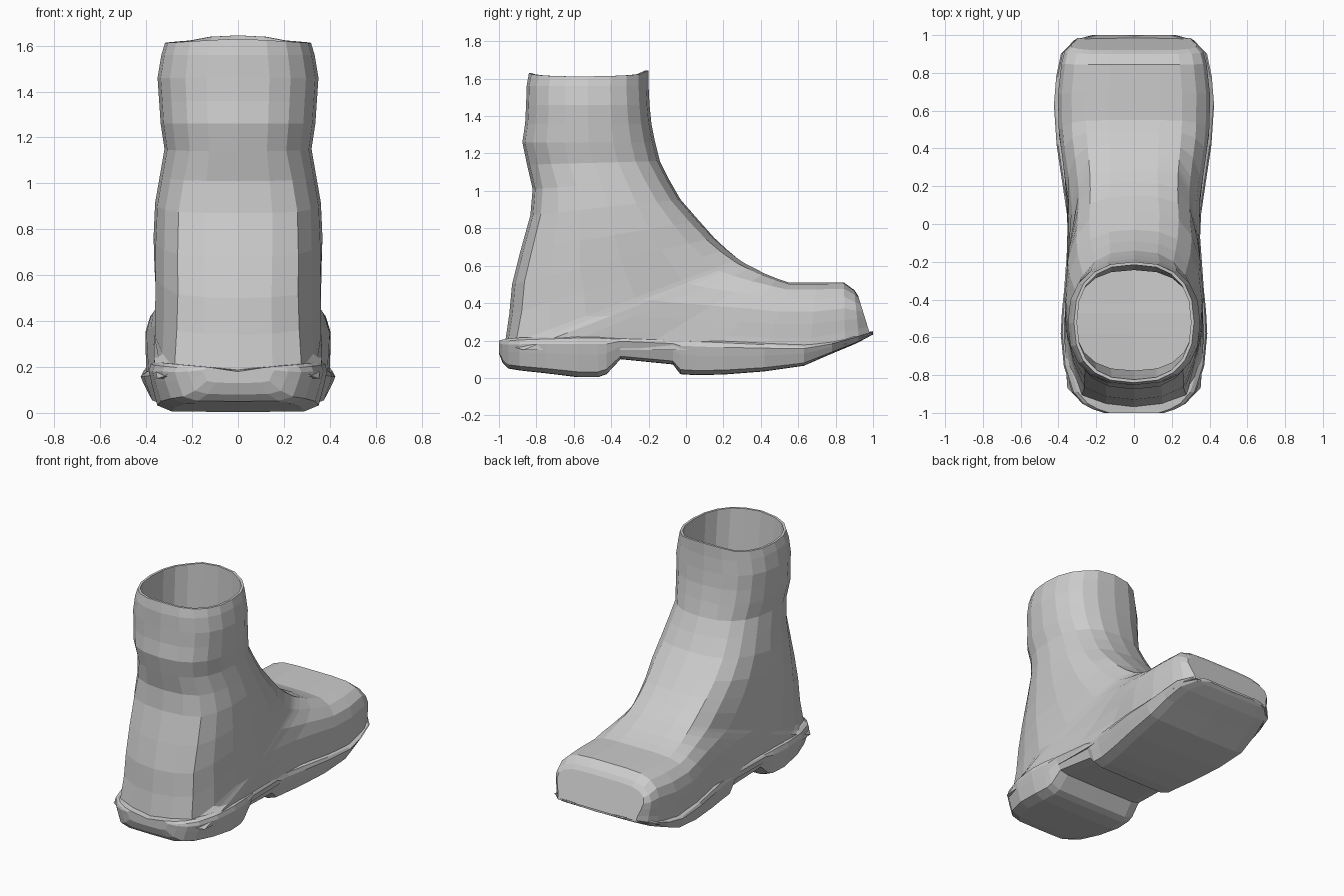
import bpy, bmesh
from math import sin, cos, pi

if "Cube" in bpy.data.objects:
    bpy.data.objects.remove(bpy.data.objects["Cube"])


def interp(table, t):
    """Piecewise linear lookup in a list of (key, value)."""
    if t <= table[0][0]:
        return table[0][1]
    for (a, va), (b, vb) in zip(table, table[1:]):
        if t <= b:
            return va + (vb - va) * (t - a) / (b - a)
    return table[-1][1]


def loft(name, halves, cap_start, cap_end):
    """Mirror each half section across x = 0 and skin the closed rings."""
    bm = bmesh.new()
    rings = []
    for half in halves:
        full = half + [(-x, y, z) for x, y, z in half[-2:0:-1]]
        rings.append([bm.verts.new(p) for p in full])
    n = len(rings[0])
    for a, b in zip(rings, rings[1:]):
        for i in range(n):
            bm.faces.new((a[i], a[(i + 1) % n], b[(i + 1) % n], b[i]))
    if cap_start:
        bm.faces.new(rings[0][::-1])
    if cap_end:
        bm.faces.new(rings[-1])
    bmesh.ops.recalc_face_normals(bm, faces=bm.faces)
    me = bpy.data.meshes.new(name)
    bm.to_mesh(me)
    bm.free()
    ob = bpy.data.objects.new(name, me)
    bpy.context.collection.objects.link(ob)
    return ob


# Half widths of the shaft by height and of the foot by length
SHAFT_W = [(0.5, .372), (.87, .368), (1.17, .317), (1.26, .337), (1.48, .352), (1.63, .318)]
FOOT_W = [(-.97, .345), (-.75, .362), (-.55, .37), (0, .335), (.2, .352), (.45, .392),
          (.65, .402), (.83, .385), (.91, .365), (.98, .30)]


def width(y, z):
    k = min(1, max(0, (z - .5) / .35))
    return k * interp(SHAFT_W, z) + (1 - k) * interp(FOOT_W, y)


# Foot cross-section: flat top, rounded shoulder, straight sides
FOOT = [(0, 0), (0, .34), (.02, .64), (.10, .83), (.24, .96), (.42, 1.01),
        (.6, 1.01), (.8, 1), (1, 1), (1, .5), (1, 0)]


def section(front, back, kt, kb, inset=1.0):
    """Tilted ring between a front/top point and a back/bottom point."""
    pts = []
    for i in range(11):
        a = pi * i / 10
        c = cos(a)
        u0 = .5 - .5 * (1 if c > 0 else -1) * abs(c) ** .85
        x0 = abs(sin(a)) ** .8 if 0 < i < 10 else 0
        k = kt if i < 5 else kb if i > 5 else (kt + kb) / 2
        u = u0 + (FOOT[i][0] - u0) * k
        f = x0 + (FOOT[i][1] - x0) * k
        u = .5 + (u - .5) * inset
        y = front[0] + (back[0] - front[0]) * u
        z = front[1] + (back[1] - front[1]) * u
        pts.append((f * width(y, z) * inset, y, z))
    return pts


# Upper: shaft rings fan round the ankle into upright toe rings
SPINE = [
    ((-.20, 1.635), (-.84, 1.63), 0, 0),
    ((-.20, 1.56), (-.852, 1.56), 0, 0),
    ((-.195, 1.46), (-.855, 1.46), 0, 0),
    ((-.185, 1.36), (-.86, 1.36), 0, 0),
    ((-.165, 1.26), (-.875, 1.26), 0, 0),
    ((-.14, 1.16), (-.85, 1.14), 0, 0),
    ((-.09, 1.06), (-.82, 1.01), .1, .1),
    ((-.03, .955), (-.832, .87), .3, .15),
    ((.07, .84), (-.885, .68), .5, .2),
    ((.15, .75), (-.93, .50), .7, .25),
    ((.22, .685), (-.945, .34), .85, .3),
    ((.28, .635), (-.97, .17), 1, .4),
    ((.30, .622), (-.94, .15), 1, .7),
    ((.32, .61), (-.87, .15), 1, 1),
    ((.36, .59), (-.72, .15), 1, 1),
    ((.42, .558), (-.25, .15), 1, 1),
    ((.49, .53), (.15, .15), 1, 1),
    ((.55, .51), (.42, .14), 1, 1),
    ((.70, .51), (.66, .14), 1, 1),
    ((.845, .51), (.85, .18), 1, 1),
    ((.90, .47), (.925, .21), 1, 1),
    ((.92, .44), (.985, .23), 1, 1),
]
# Straight inner wall below the rim
lining = [section((-.23, 1.1), (-.79, 1.1), 0, 0, .95), section(*SPINE[0], inset=.95)]
rings = lining + [section(*s) for s in SPINE]
# Wavy rim: dips at the sides, rises at the front
for r in rings[1:3]:
    for i, (x, y, z) in enumerate(r):
        r[i] = (x, y, z - .02 * sin(pi * i / 10) + (.01 if i < 2 else 0))
loft("boot_upper", rings, False, True)

# Sole: cross-sections along the length (y, bottom z, top z, half width)
SOLE = [
    (-1.0, .13, .20, .16), (-.98, .08, .205, .22), (-.95, .05, .21, .275),
    (-.89, .04, .215, .328), (-.75, .025, .22, .372), (-.58, .004, .225, .388),
    (-.47, .004, .225, .382), (-.425, .02, .222, .378), (-.35, .10, .22, .37),
    (-.07, .072, .212, .35), (-.03, .02, .21, .352), (.05, .015, .207, .355),
    (.2, .018, .20, .377), (.42, .035, .19, .41), (.63, .065, .18, .424),
    (.78, .13, .195, .412), (.90, .18, .225, .387), (.975, .218, .245, .315),
    (1.0, .235, .25, .22),
]


def sole_section(y, b, t, w):
    h = t - b
    bottom = max(w - .10, w * .6)
    side = max(w - .036, w * .85)
    return [(0, y, b), (bottom, y, b + .002), (side, y, b + .13 * h),
            (w - .012, y, b + .55 * h), (w, y, b + .8 * h),
            (w - .008, y, t - .012), (w - .03, y, t), (0, y, t - .02)]


loft("boot_sole", [sole_section(*s) for s in SOLE], True, True)
